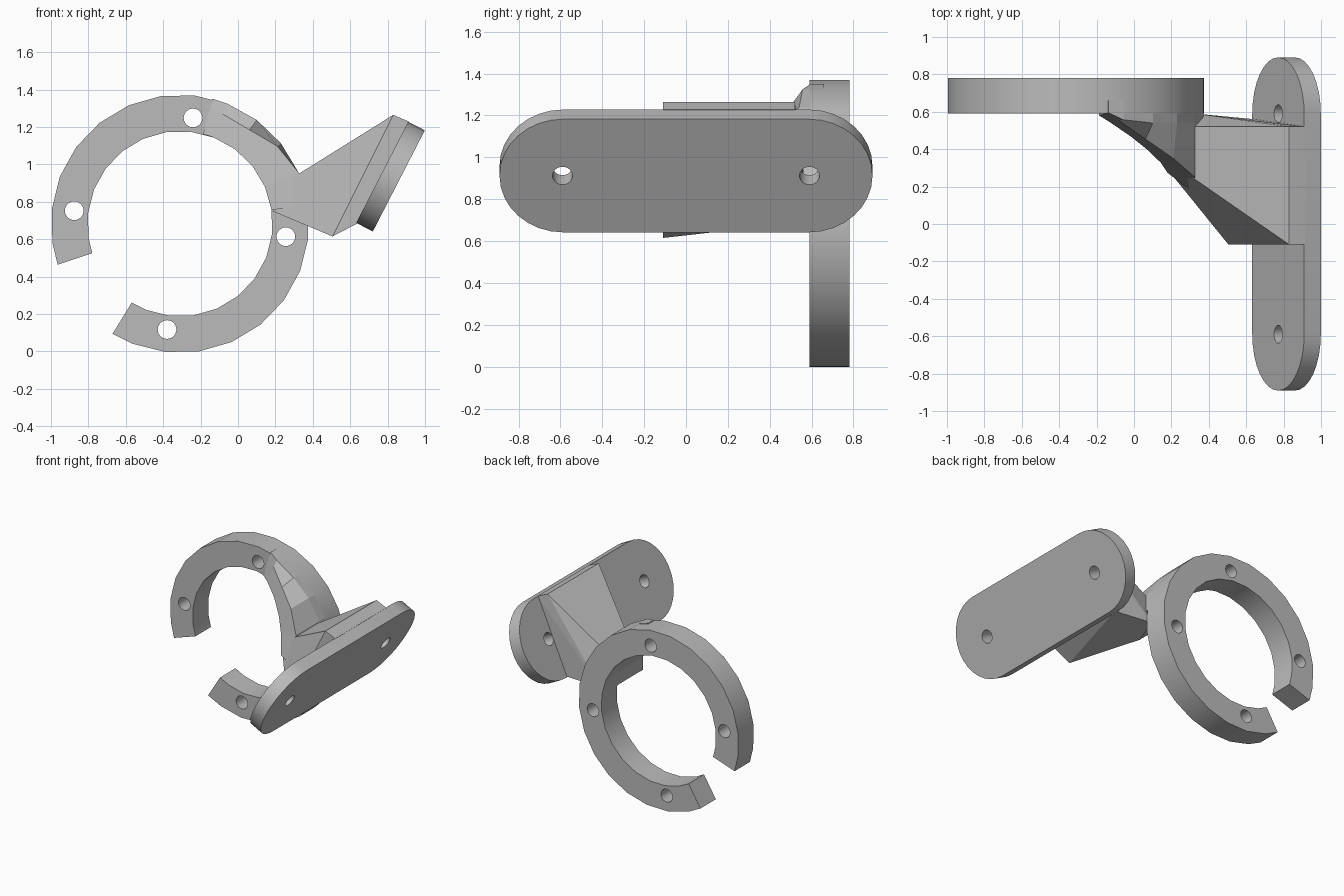
import bpy, bmesh, math
from mathutils import Matrix, Vector

cube = bpy.data.objects.get("Cube")
if cube:
    bpy.data.objects.remove(cube)

grey = bpy.data.materials.new("plain grey")
grey.use_nodes = True
grey.diffuse_color = (0.5, 0.5, 0.5, 1)
grey.node_tree.nodes["Principled BSDF"].inputs["Base Color"].default_value = (0.5, 0.5, 0.5, 1)

CX, CZ = -0.31, 0.683            # ring centre
R_OUT, R_IN = 0.69, 0.495
Y_FRONT, Y_BACK = 0.59, 0.78
NORMAL = Vector((0.889, 0, -0.457)).normalized()   # outward plate direction
ALONG = Vector((0.457, 0, 0.889)).normalized()     # across the plate


def finish(name, bm):
    bmesh.ops.recalc_face_normals(bm, faces=bm.faces)
    mesh = bpy.data.meshes.new(name)
    bm.to_mesh(mesh)
    bm.free()
    obj = bpy.data.objects.new(name, mesh)
    bpy.context.collection.objects.link(obj)
    mesh.materials.append(grey)
    return obj


def select(obj):
    bpy.ops.object.select_all(action='DESELECT')
    obj.select_set(True)
    bpy.context.view_layer.objects.active = obj


def smooth(obj):
    select(obj)
    bpy.ops.object.shade_smooth_by_angle(angle=math.radians(25))


def drill(obj, centres, axis, radius):
    """Cut round holes through a part."""
    bm = bmesh.new()
    turn = axis.to_track_quat('Z', 'Y').to_matrix().to_4x4()
    for c in centres:
        bmesh.ops.create_cone(bm, cap_ends=True, segments=24, radius1=radius, radius2=radius,
                              depth=0.5, matrix=Matrix.Translation(c) @ turn)
    cutter = finish("hole_cutter", bm)
    cutter.hide_render = True
    select(obj)
    mod = obj.modifiers.new("holes", 'BOOLEAN')
    mod.object = cutter
    mod.solver = 'EXACT'
    bpy.ops.object.modifier_apply(modifier=mod.name)
    bpy.data.objects.remove(cutter)


def polar(r, deg, y):
    a = math.radians(deg)
    return Vector((CX + r * math.cos(a), y, CZ + r * math.sin(a)))


def sweep(name, sections):
    """Join matching cross-sections into a closed solid."""
    bm = bmesh.new()
    rows = [[bm.verts.new(p) for p in s] for s in sections]
    n = len(rows[0])
    for a, b in zip(rows, rows[1:]):
        for i in range(n):
            j = (i + 1) % n
            bm.faces.new((a[i], a[j], b[j], b[i]))
    bm.faces.new(rows[0])
    bm.faces.new(rows[-1])
    return finish(name, bm)


# Open clamp ring with four holes
angles = [-121.5] + [-111.5 + 15 * i for i in range(21)] + [198.5]
ring = sweep("clamp_ring", [[polar(R_IN, a, Y_BACK), polar(R_OUT, a, Y_BACK),
                             polar(R_OUT, a, Y_FRONT), polar(R_IN, a, Y_FRONT)] for a in angles])
drill(ring, [polar(0.57, 83 + 90 * i, 0.685) for i in range(4)], Vector((0, 1, 0)), 0.05)
smooth(ring)


# Wedge that thickens the ring towards the arm
def front_y(p):
    d = p.dot(NORMAL) + 0.13
    return min(Y_FRONT, 0.24 - d * (1.14 if d > 0 else 0.6))


def wedge_section(a):
    r = min(R_OUT, 0.621 / max(0.1, math.cos(math.radians(a - 59.5)))) if a > 30 else R_OUT
    inner, outer = polar(R_IN, a, 0), polar(r, a, 0)
    inner.y, outer.y = front_y(inner), front_y(outer)
    return [polar(R_IN, a, 0.66), polar(R_OUT, a, 0.66),
            polar(R_OUT, a, max(0.54, outer.y + 0.005)), outer, inner]


sweep("ring_wedge", [wedge_section(a) for a in (75.5, 68.5, 53.5, 38.5, 23.5, 8.5)])

# Tapered arm from the ring to the plate
arm_points = [
    (0.325, 0.24, 0.95), (0.185, 0.285, 0.75), (0.325, 0.52, 0.95), (0.33, 0.59, 0.7),
    (0.83, -0.11, 1.265), (0.505, -0.11, 0.615), (0.83, 0.52, 1.265),
    (0.915, -0.11, 1.228), (0.915, 0.52, 1.228), (0.64, -0.11, 0.685), (0.645, 0.56, 0.69)]
bm = bmesh.new()
for p in arm_points:
    bm.verts.new(p)
hull = bmesh.ops.convex_hull(bm, input=bm.verts)
spare = [v for v in hull["geom_interior"] if isinstance(v, bmesh.types.BMVert)]
bmesh.ops.delete(bm, geom=spare, context='VERTS')
finish("arm", bm)

# Rounded mounting plate with two screw holes
outer_mid = Vector((0.86, 0, 0.912))
half, radius = 0.587, 0.304
outline = []
for side, start in ((1, -90), (-1, 90)):
    for i in range(17):
        a = math.radians(start + i * 180 / 16)
        outline.append(outer_mid + Vector((0, side * half + radius * math.cos(a), 0))
                       + ALONG * radius * math.sin(a))
plate = sweep("mounting_plate", [[p - NORMAL * 0.1 for p in outline], outline])
drill(plate, [outer_mid + Vector((0, s * 0.59, 0)) for s in (-1, 1)], NORMAL, 0.048)
smooth(plate)
